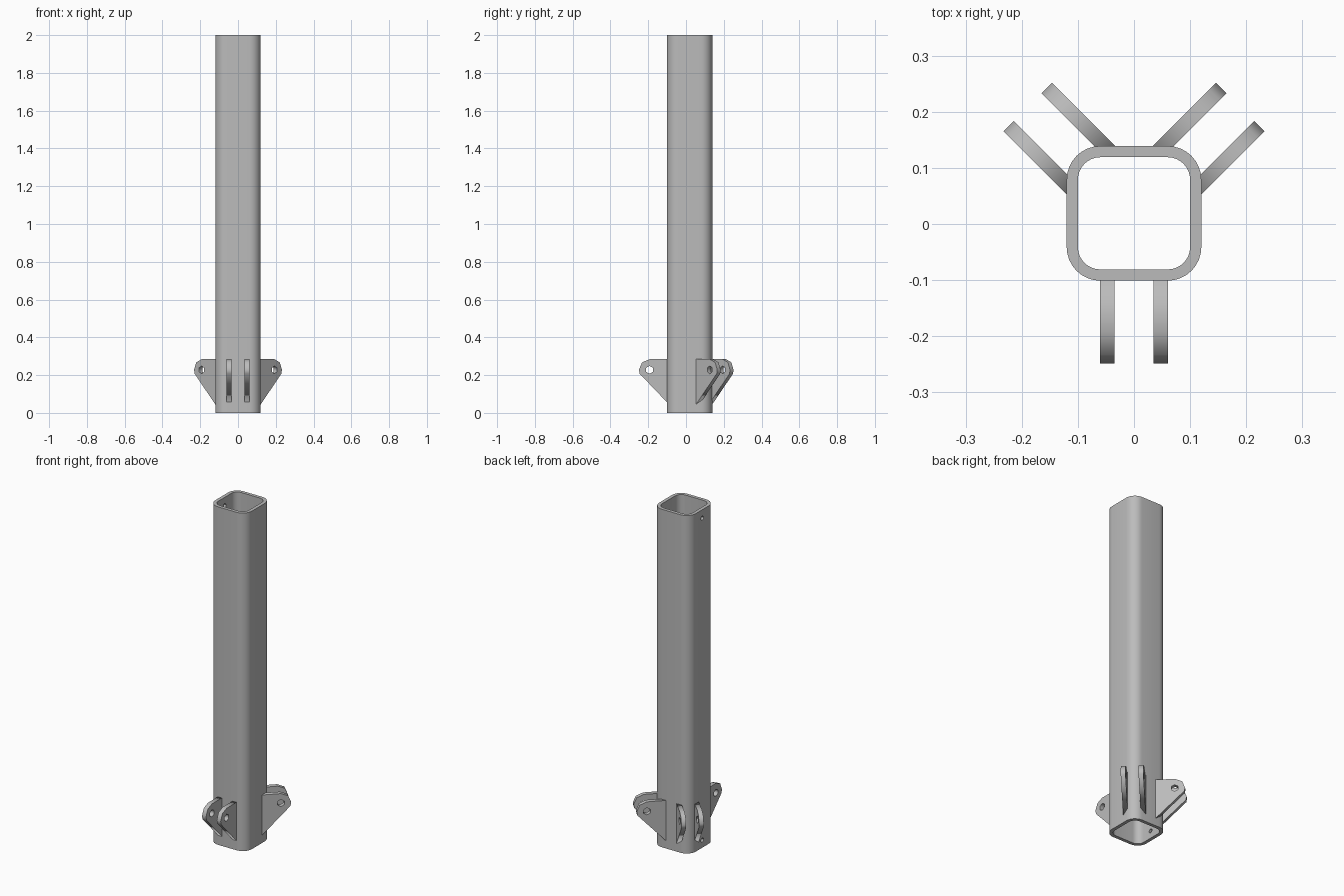
import bpy, bmesh, math
from mathutils import Matrix, Vector

if "Cube" in bpy.data.objects:
    bpy.data.objects.remove(bpy.data.objects["Cube"])

GREY = (0.5, 0.5, 0.5, 1)
steel = bpy.data.materials.new("plain_grey_steel")
steel.use_nodes = True
steel.diffuse_color = GREY
steel.node_tree.nodes["Principled BSDF"].inputs["Base Color"].default_value = GREY

HUB = Vector((0, 0.019, 0))
HEIGHT = 2.0


def arc(cx, cy, r, angles):
    return [(cx + r * math.cos(math.radians(a)), cy + r * math.sin(math.radians(a)))
            for a in angles]


def bake(obj):
    """Replace an object by its evaluated, welded mesh."""
    deps = bpy.context.evaluated_depsgraph_get()
    mesh = bpy.data.meshes.new_from_object(obj.evaluated_get(deps))
    bm = bmesh.new()
    bm.from_mesh(mesh)
    bmesh.ops.remove_doubles(bm, verts=bm.verts, dist=1e-5)
    bmesh.ops.recalc_face_normals(bm, faces=bm.faces)
    bm.to_mesh(mesh)
    bm.free()
    mesh.materials.clear()
    mesh.materials.append(steel)
    name, matrix = obj.name, obj.matrix_world.copy()
    bpy.data.objects.remove(obj)
    result = bpy.data.objects.new(name, mesh)
    bpy.context.collection.objects.link(result)
    result.matrix_world = matrix
    return result


def extrude_outline(name, loops, thickness, matrix):
    """Solid plate from an outline with holes, centred on its local z."""
    curve = bpy.data.curves.new(name, "CURVE")
    curve.dimensions = "2D"
    curve.fill_mode = "BOTH"
    curve.extrude = thickness / 2
    for points in loops:
        spline = curve.splines.new("POLY")
        spline.points.add(len(points) - 1)
        for p, (x, y) in zip(spline.points, points):
            p.co = (x, y, 0, 1)
        spline.use_cyclic_u = True
    obj = bpy.data.objects.new(name, curve)
    bpy.context.collection.objects.link(obj)
    obj.matrix_world = matrix
    bpy.context.view_layer.update()
    return bake(obj)


def rounded_square(half, r):
    c = half - r
    points = []
    for k, (sx, sy) in enumerate(((1, 1), (-1, 1), (-1, -1), (1, -1))):
        points += arc(sx * c, sy * c, r, [90 * k + 90 * i / 8 for i in range(9)])
    return points


# Hollow square tube with rounded corners
tube = extrude_outline("tube", [rounded_square(0.12, 0.06), rounded_square(0.10, 0.04)],
                       HEIGHT, Matrix.Translation(HUB + Vector((0, 0, HEIGHT / 2))))

# Small pin holes through one wall, near each end
for z in (0.045, 1.95):
    bpy.ops.mesh.primitive_cylinder_add(vertices=12, radius=0.012, depth=0.08,
                                        location=(-0.11, HUB.y, z),
                                        rotation=(0, math.pi / 2, 0))
    drill = bpy.context.object
    drill.hide_render = True
    cut = tube.modifiers.new("pin_hole", "BOOLEAN")
    cut.operation, cut.solver, cut.object = "DIFFERENCE", "EXACT", drill
    bpy.context.view_layer.update()
    tube = bake(tube)
    bpy.data.objects.remove(drill)

bpy.ops.object.select_all(action="DESELECT")
tube.select_set(True)
bpy.context.view_layer.objects.active = tube
bpy.ops.object.shade_smooth_by_angle(angle=math.radians(30))

# Three pairs of drilled lugs around the foot of the tube
EYE_R, EYE_Z, ROOT = 0.212, 0.228, 0.108
outline = [(ROOT, 0.044)] + arc(EYE_R, EYE_Z, 0.056, (-22, 0, 45, 90)) + [(ROOT, 0.284)]
eye = arc(EYE_R, EYE_Z, 0.021, range(30, 390, 60))
up = Vector((0, 0, 1))
for place, angle in (("front", -90), ("back_left", 45), ("back_right", 135)):
    a = math.radians(angle)
    out = Vector((math.cos(a), math.sin(a), 0))
    side = out.cross(up)
    for n, offset in enumerate((-0.048, 0.048), 1):
        frame = Matrix((out, up, side)).transposed().to_4x4()
        frame.translation = HUB + side * offset
        extrude_outline(f"{place}_lug_{n}", [outline, eye], 0.026, frame)
